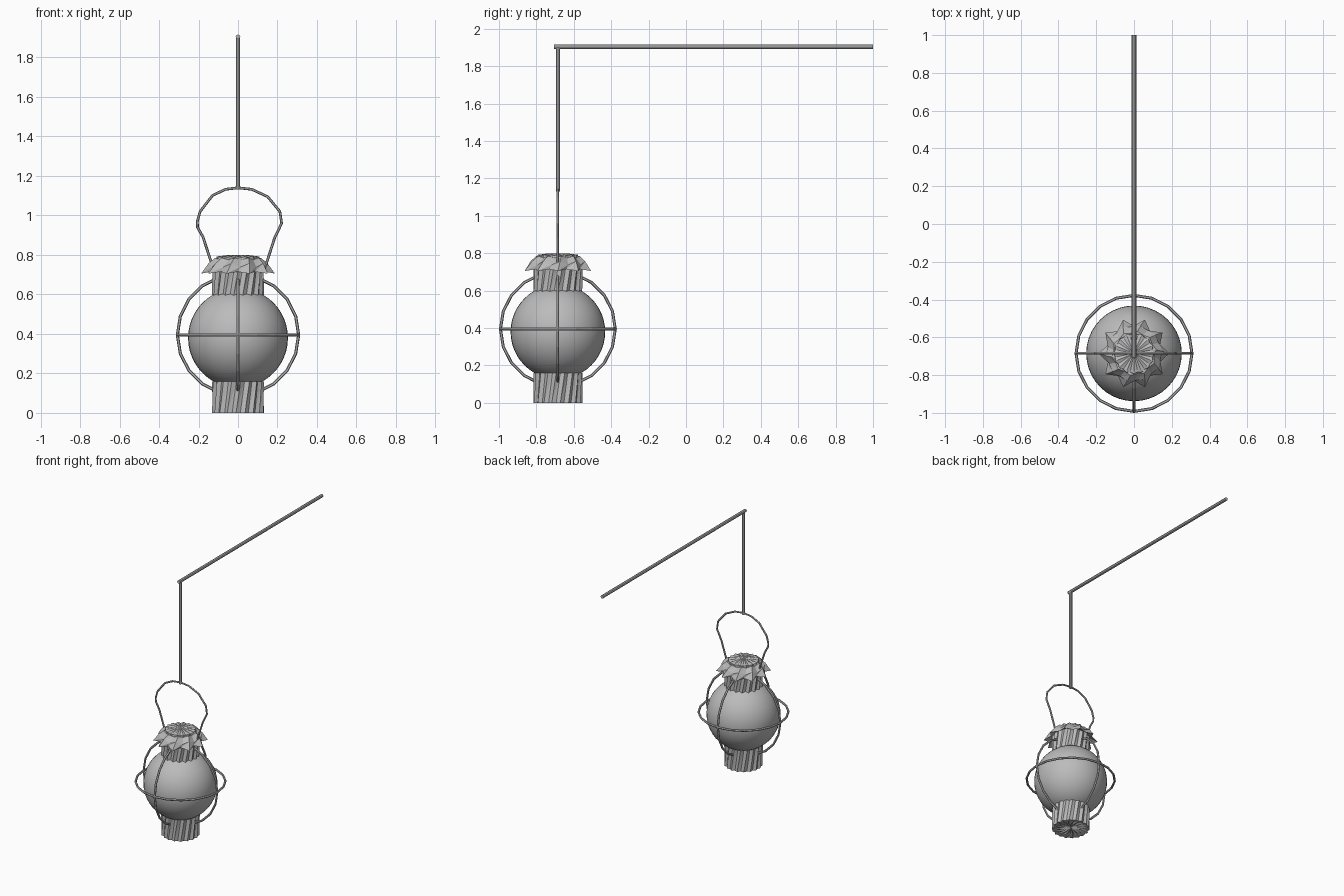
import bpy, bmesh, math
from mathutils import Vector

if "Cube" in bpy.data.objects:
    bpy.data.objects.remove(bpy.data.objects["Cube"])

CY = -0.685  # lantern axis
grey = bpy.data.materials.new("plain grey")
grey.diffuse_color = (0.5, 0.5, 0.5, 1)
grey.use_nodes = True
grey.node_tree.nodes["Principled BSDF"].inputs["Base Color"].default_value = grey.diffuse_color


def finish(name, bm, smooth=False):
    bmesh.ops.recalc_face_normals(bm, faces=bm.faces[:])
    me = bpy.data.meshes.new(name)
    bm.to_mesh(me)
    bm.free()
    me.materials.append(grey)
    for p in me.polygons:
        p.use_smooth = smooth
    ob = bpy.data.objects.new(name, me)
    bpy.context.collection.objects.link(ob)
    return ob


def tube(name, pts, r, up, sides=6, closed=False, smooth=False):
    """Sweep a polygon along a planar path; up is the plane normal."""
    bm = bmesh.new()
    pts = [Vector(p) for p in pts]
    n, up, rings = len(pts), Vector(up), []
    for i, p in enumerate(pts):
        a = pts[(i - 1) % n] if closed or i else p
        b = pts[(i + 1) % n] if closed or i < n - 1 else p
        side = (b - a).normalized().cross(up)
        rings.append([bm.verts.new(p + r * (math.cos(t) * side + math.sin(t) * up))
                      for t in (math.tau * k / sides for k in range(sides))])
    for i in range(n if closed else n - 1):
        A, B = rings[i], rings[(i + 1) % n]
        for k in range(sides):
            m = (k + 1) % sides
            bm.faces.new((A[k], A[m], B[m], B[k]))
    if not closed:
        bm.faces.new(rings[0])
        bm.faces.new(rings[-1])
    return finish(name, bm, smooth)


def pleated(name, n, rows):
    """Stack of star-shaped rings: (outer r, inner r, outer z, inner z, twist)."""
    bm = bmesh.new()
    rings = []
    for ro, ri, zo, zi, tw in rows:
        ring = []
        for k in range(2 * n):
            t = math.pi * k / n + tw
            r, z = (ri, zi) if k % 2 else (ro, zo)
            ring.append(bm.verts.new((r * math.cos(t), CY + r * math.sin(t), z)))
        rings.append(ring)
    for A, B in zip(rings, rings[1:]):
        for k in range(2 * n):
            m = (k + 1) % (2 * n)
            bm.faces.new((A[k], A[m], B[m]))
            bm.faces.new((A[k], B[m], B[k]))
    for ring, z in ((rings[0], rows[0][2]), (rings[-1], rows[-1][2])):
        c = bm.verts.new((0, CY, z))
        for k in range(2 * n):
            bm.faces.new((ring[k], ring[(k + 1) % (2 * n)], c))
    return finish(name, bm)


# Glass globe
bm = bmesh.new()
bmesh.ops.create_uvsphere(bm, u_segments=40, v_segments=24, radius=0.253)
bmesh.ops.translate(bm, verts=bm.verts[:], vec=(0, CY, 0.38))
finish("globe", bm, True)

# Crinkled base and neck
pleated("base", 18, [(0.08, 0.06, 0.008, 0.0, 0), (0.132, 0.12, 0, 0, 0.1),
                     (0.132, 0.12, 0.16, 0.16, 0.28)])
pleated("neck", 18, [(0.132, 0.12, 0.588, 0.588, 0), (0.132, 0.12, 0.74, 0.74, 0.2)])

# Ragged star-shaped cap with a creased crown
pleated("cap", 10, [(0.125, 0.12, 0.735, 0.735, 0), (0.187, 0.145, 0.705, 0.715, 0),
                    (0.15, 0.142, 0.757, 0.738, 0.08), (0.118, 0.108, 0.785, 0.775, 0.16)])
pleated("crown", 16, [(0.11, 0.104, 0.77, 0.77, 0), (0.108, 0.1, 0.792, 0.787, 0),
                      (0.045, 0.04, 0.8, 0.797, 0)])

# Wire cage: one level hoop and two upright hoops
R, N, ZC = 0.307, 20, 0.395
ang = [math.tau * i / N for i in range(N)]
tube("cage_hoop_level", [(R * math.cos(t), CY + R * math.sin(t), ZC) for t in ang],
     0.008, (0, 0, 1), closed=True)
tube("cage_hoop_side", [(R * math.cos(t), CY, ZC + R * math.sin(t)) for t in ang],
     0.008, (0, 1, 0), closed=True)
tube("cage_hoop_front", [(0, CY + R * math.cos(t), ZC + R * math.sin(t)) for t in ang],
     0.008, (1, 0, 0), closed=True)

# Wire carrying handle
path = [(-0.125, 0.73), (-0.138, 0.77), (-0.177, 0.89), (-0.205, 0.94), (-0.206, 0.97),
        (-0.192, 1.02), (-0.13, 1.10), (-0.065, 1.132), (0, 1.14), (0.07, 1.132),
        (0.15, 1.095), (0.212, 1.02), (0.221, 0.96), (0.185, 0.885), (0.148, 0.77),
        (0.135, 0.73)]
tube("handle", [(x, CY, z) for x, z in path], 0.007, (0, 1, 0))

# Hanging rod and wall arm
tube("hanging_rod", [(0, CY, 1.13), (0, CY, 1.905)], 0.011, (1, 0, 0), 8)
tube("wall_arm", [(0, -0.707, 1.904), (0, 1.0, 1.904)], 0.012, (1, 0, 0), 8)
